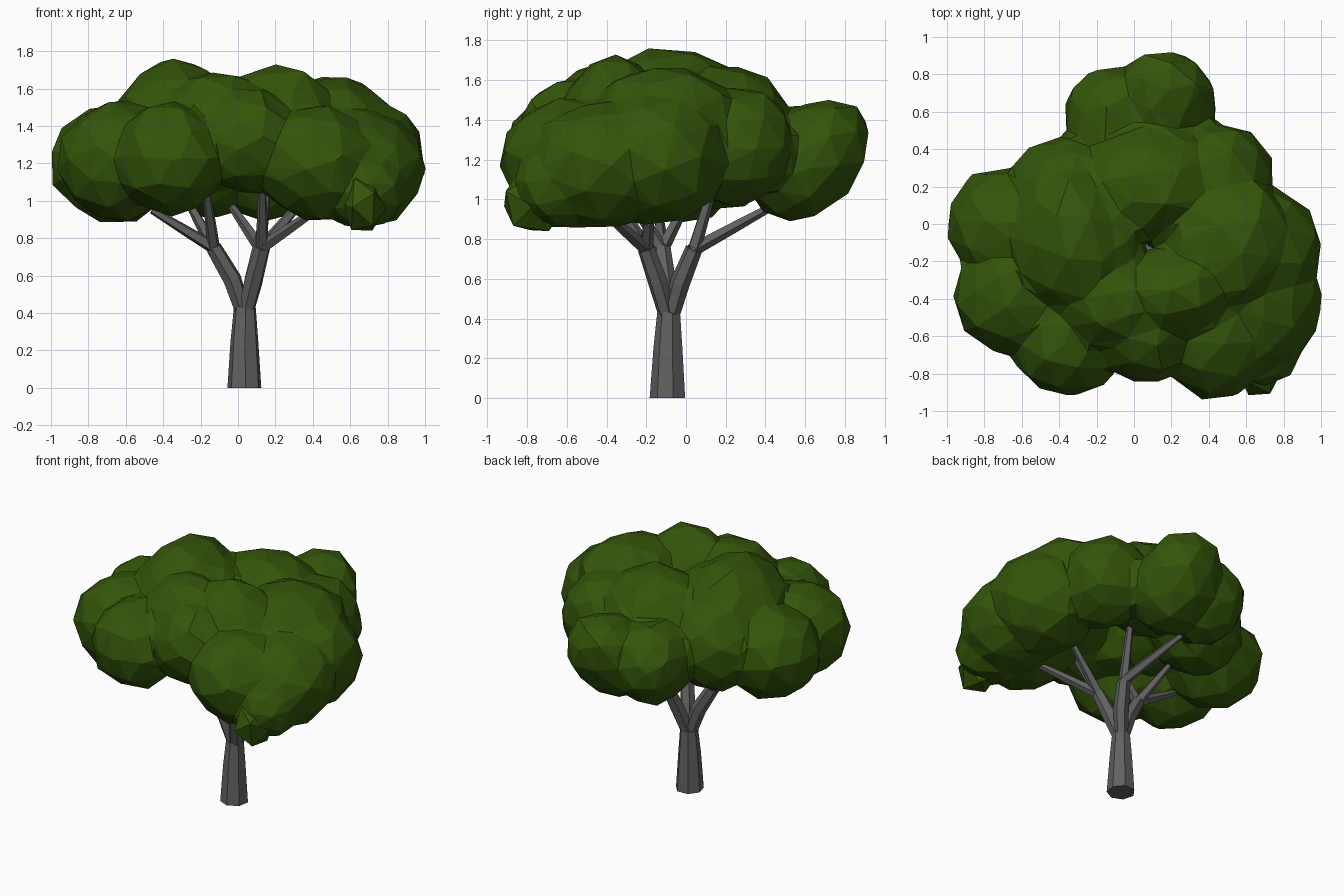
import bpy, bmesh, math, random
from mathutils import Vector, Matrix

if "Cube" in bpy.data.objects:
    bpy.data.objects.remove(bpy.data.objects["Cube"])

random.seed(4)
GREEN = (0.034, 0.092, 0.003, 1)
BARK = (0.12, 0.12, 0.12, 1)


def finish(bm, name, colour):
    bmesh.ops.recalc_face_normals(bm, faces=bm.faces)
    mesh = bpy.data.meshes.new(name)
    bm.to_mesh(mesh)
    bm.free()
    obj = bpy.data.objects.new(name, mesh)
    bpy.context.collection.objects.link(obj)
    mat = bpy.data.materials.new(name + "_colour")
    mat.diffuse_color = colour
    mat.use_nodes = True
    mat.node_tree.nodes["Principled BSDF"].inputs["Base Color"].default_value = mat.diffuse_color
    mesh.materials.append(mat)
    return obj


def tube(bm, path, sides):
    """Tapered faceted tube through (x, y, z, radius) stations."""
    pts = [Vector(p[:3]) for p in path]
    rings = []
    for i, p in enumerate(pts):
        axis = (pts[min(i + 1, len(pts) - 1)] - pts[max(i - 1, 0)]).normalized()
        if i == 0 and p.z == 0:
            axis = Vector((0, 0, 1))
        turn = Vector((0, 0, 1)).rotation_difference(axis)
        ring = []
        for k in range(sides):
            a = 2 * math.pi * (k + 0.3) / sides
            ring.append(bm.verts.new(p + turn @ Vector((math.cos(a), math.sin(a), 0)) * path[i][3]))
        rings.append(ring)
    for lo, hi in zip(rings, rings[1:]):
        for k in range(sides):
            n = (k + 1) % sides
            bm.faces.new((lo[k], lo[n], hi[n], hi[k]))
    bm.faces.new(rings[0][::-1])
    bm.faces.new(rings[-1])


def clump(bm, centre, radii, subdivisions=2, lean=0):
    """Faceted, slightly uneven ball of leaves; lean shears its top towards +y."""
    spin = Matrix.Rotation(random.uniform(0, 6.28), 4, 'Z') @ Matrix.Rotation(random.uniform(0, 1), 4, 'X')
    for v in bmesh.ops.create_icosphere(bm, subdivisions=subdivisions, radius=1, matrix=spin)["verts"]:
        p = v.co * random.uniform(0.98, 1.08)
        v.co = Vector(c + r * q for c, r, q in zip(centre, radii, p))
        v.co.y += lean * (v.co.z - centre[2])


# Trunk
bm = bmesh.new()
tube(bm, [(0.035, -0.09, 0, 0.093), (0.035, -0.088, 0.25, 0.076), (0.037, -0.085, 0.43, 0.060)], 7)
finish(bm, "trunk", BARK)

# Three limbs, each forking into thinner twigs that end inside the foliage
limbs = [
    ((-0.03, -0.10, 0.58), (-0.13, -0.12, 0.75),
     [(-0.46, -0.14, 0.95), (-0.28, 0.02, 1.02), (-0.17, -0.32, 1.06)]),
    ((0.085, -0.14, 0.58), (0.13, -0.20, 0.75),
     [(0.45, -0.45, 0.97), (0.13, -0.42, 1.10), (0.36, -0.18, 1.02)]),
    ((0.085, -0.03, 0.58), (0.12, 0.04, 0.75),
     [(-0.04, 0.46, 0.98), (0.16, 0.16, 1.15)]),
]
bm = bmesh.new()
for mid, fork, tips in limbs:
    tube(bm, [(0.036, -0.085, 0.38, 0.042), (*mid, 0.051), (*fork, 0.044)], 6)
    for tip in tips:
        f, t = Vector(fork), Vector(tip)
        start = f - (t - f).normalized() * 0.02
        tube(bm, [(*start, 0.036), (*f.lerp(t, 0.5), 0.029), (*t, 0.020)], 5)
finish(bm, "branches", BARK)

# Foliage clumps: centre, radii
clumps = [
    ((-0.12, 0.56, 1.19), (0.26, 0.28, 0.28)),     # back
    ((-0.67, 0.00, 1.20), (0.34, 0.30, 0.32)),     # left
    ((-0.64, -0.37, 1.21), (0.32, 0.32, 0.32)),
    ((-0.36, -0.61, 1.23), (0.29, 0.32, 0.30)),    # front
    ((0.06, -0.56, 1.32), (0.27, 0.29, 0.28)),
    ((0.42, -0.59, 1.20), (0.32, 0.34, 0.31)),
    ((0.67, -0.42, 1.17), (0.32, 0.36, 0.32)),
    ((0.67, -0.64, 1.06), (0.23, 0.23, 0.21)),
    ((0.64, -0.14, 1.22), (0.35, 0.35, 0.34)),     # right
    ((0.46, 0.25, 1.27), (0.28, 0.29, 0.30)),
    ((-0.35, 0.18, 1.27), (0.32, 0.29, 0.33)),     # crown ring
    ((-0.34, -0.08, 1.41), (0.31, 0.42, 0.34)),
    ((0.21, -0.37, 1.41), (0.32, 0.25, 0.31)),
    ((-0.12, -0.40, 1.39), (0.30, 0.27, 0.30)),
    ((0.49, -0.10, 1.39), (0.35, 0.38, 0.28)),
    ((0.08, 0.22, 1.37), (0.38, 0.31, 0.31)),
    ((-0.12, -0.08, 1.45), (0.16, 0.22, 0.21)),
]
bm = bmesh.new()
clump(bm, (0.16, 0.62, 1.20), (0.28, 0.29, 0.31), lean=0.35)
for centre, radii in clumps:
    clump(bm, centre, radii)
foliage = finish(bm, "foliage", GREEN)

# Merge the clumps into one mass and cut it back to coarse facets
remesh = foliage.modifiers.new("merge", 'REMESH')
remesh.mode = 'VOXEL'
remesh.voxel_size = 0.03
soften = foliage.modifiers.new("soften", 'SMOOTH')
soften.factor = 0.5
soften.iterations = 6
facets = foliage.modifiers.new("facets", 'DECIMATE')
facets.ratio = 0.035

# Small drooping clump at the front right
bm = bmesh.new()
clump(bm, (0.67, -0.77, 0.98), (0.12, 0.16, 0.16), 1, lean=-0.1)
finish(bm, "drooping_clump", GREEN)
